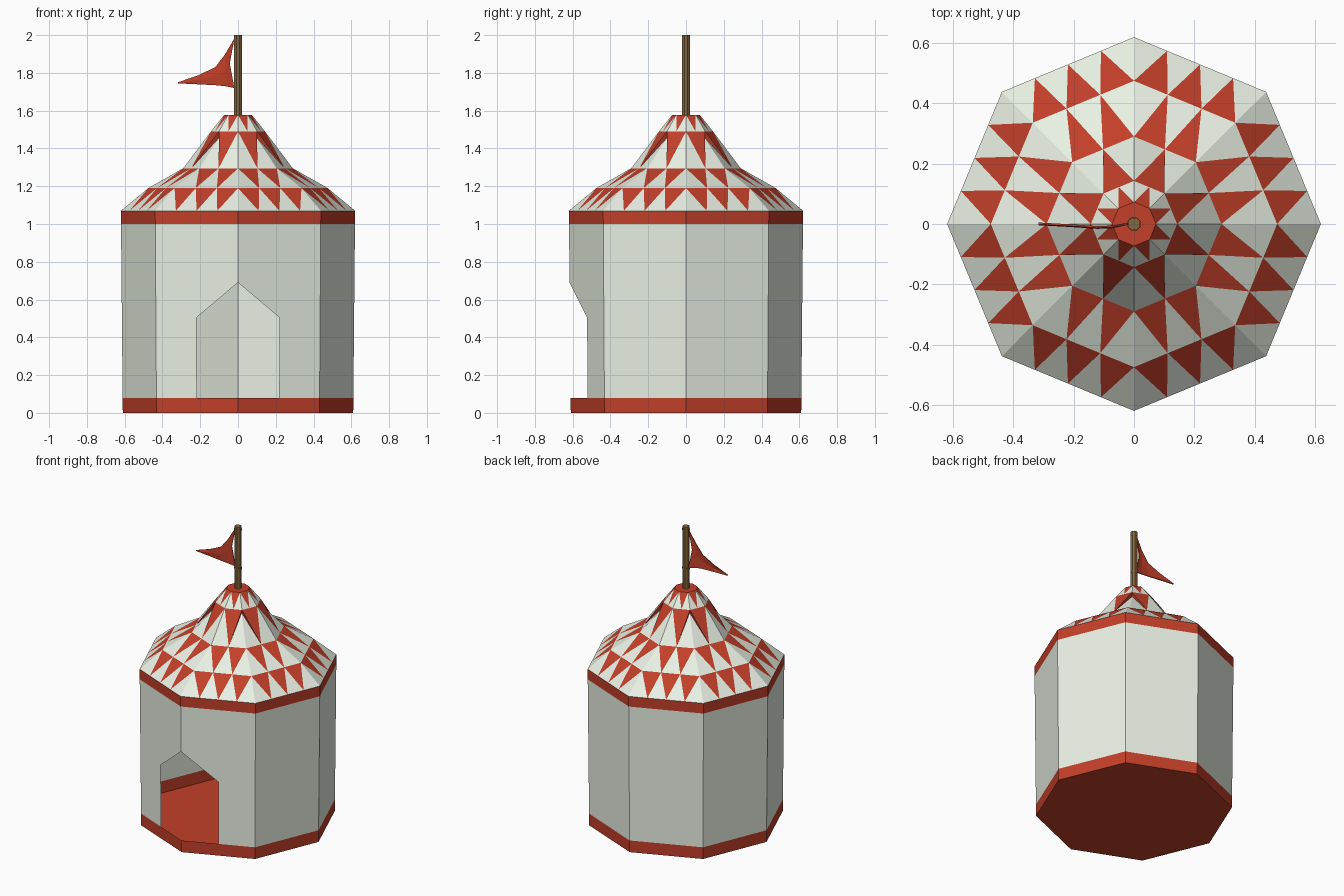
import bpy, bmesh
from math import cos, sin, pi
from mathutils import Vector

if "Cube" in bpy.data.objects:
    bpy.data.objects.remove(bpy.data.objects["Cube"])


def material(name, rgb):
    m = bpy.data.materials.new(name)
    m.diffuse_color = (*rgb, 1)
    m.use_nodes = True
    m.node_tree.nodes["Principled BSDF"].inputs["Base Color"].default_value = m.diffuse_color
    return m


RED = material("red_cloth", (0.54, 0.05, 0.022))
WHITE = material("white_cloth", (0.81, 0.87, 0.77))
WOOD = material("wood", (0.24, 0.14, 0.05))
SIDES = 8


def build(name, faces, mats):
    """faces: list of (points, material index); shared corners are welded."""
    bm = bmesh.new()
    for pts, idx in faces:
        bm.faces.new([bm.verts.new(p) for p in pts]).material_index = idx
    bmesh.ops.remove_doubles(bm, verts=bm.verts, dist=0.0005)
    mesh = bpy.data.meshes.new(name)
    bm.to_mesh(mesh)
    bm.free()
    for m in mats:
        mesh.materials.append(m)
    ob = bpy.data.objects.new(name, mesh)
    bpy.context.collection.objects.link(ob)
    return ob


def corner(k, r, z):
    a = 2 * pi * k / SIDES
    return Vector((r * cos(a), r * sin(a), z))


def on_edge(k, t, r, z):
    return corner(k, r, z).lerp(corner(k + 1, r, z), t)


def wall_r(z):
    return 0.61 + 0.01 * z / 1.07


def wall(k, t, z):
    return on_edge(k, t, wall_r(z), z)


def band(z0, z1):
    return [([wall(k, 0, z0), wall(k, 1, z0), wall(k, 1, z1), wall(k, 0, z1)], 0)
            for k in range(SIDES)]


# Red bands, the lower one closed by the floor
floor = [([wall(k, 0, 0) for k in reversed(range(SIDES))], 0)]
build("base_band_and_floor", band(0, 0.08) + floor, [RED])
build("top_band", band(1.0, 1.07), [RED])

# Canvas walls, the two front sides cut by the pointed doorway
canvas = []
lo, hi, spring, peak, d = 0.08, 1.0, 0.505, 0.69, 0.505
for k, f in enumerate(band(lo, hi)):
    if k == 5:
        f = ([wall(k, 0, lo), wall(k, 1 - d, lo), wall(k, 1 - d, spring),
              wall(k, 1, peak), wall(k, 1, hi), wall(k, 0, hi)], 0)
    elif k == 6:
        f = ([wall(k, d, lo), wall(k, 1, lo), wall(k, 1, hi),
              wall(k, 0, hi), wall(k, 0, peak), wall(k, d, spring)], 0)
    canvas.append(f)
build("canvas_wall", canvas, [WHITE])

# Roof: tiers of n white and n-1 red triangles per side
rings = [(0.62, 1.07), (0.475, 1.19), (0.29, 1.295), (0.143, 1.49), (0.073, 1.578)]
roof = []
for i, n in enumerate((4, 3, 2, 2)):
    (r0, z0), (r1, z1) = rings[i], rings[i + 1]
    for k in range(SIDES):
        low = [on_edge(k, j / n, r0, z0) for j in range(n + 1)]
        up = [on_edge(k, j / (n - 1), r1, z1) for j in range(n)]
        for j in range(n - 1):
            roof.append(([low[j + 1], up[j + 1], up[j]], 0))
        for j in range(n):
            tip = up[j]
            if i == 2 and (k + j) % 2:
                # recessed folds on the diagonals of the steep tier
                tip = corner(k + j, r1 - 0.012, z1 - 0.025)
                roof.append(([low[1], up[j], tip] if j == 0 else [low[1], tip, up[j]], 0))
            roof.append(([low[j], low[j + 1], tip], 1))
roof.append(([corner(k, *rings[-1]) for k in range(SIDES)], 0))
build("striped_roof", roof, [RED, WHITE])


# Flag pole with two ties
def cylinder(name, r, z0, z1):
    bpy.ops.mesh.primitive_cylinder_add(vertices=8, radius=r, depth=z1 - z0,
                                        location=(0, 0, (z0 + z1) / 2),
                                        rotation=(0, 0, pi / 8))
    ob = bpy.context.object
    ob.name = name
    ob.data.materials.append(WOOD)


cylinder("flag_pole", 0.022, 1.56, 2.0)
cylinder("lower_tie", 0.024, 1.705, 1.72)
cylinder("upper_tie", 0.024, 1.97, 1.985)

# Pennant: columns of (top, middle, bottom) from the pole to the tip
cols = [(-0.02, 1.98, 1.72, 0), (-0.07, 1.895, 1.73, -0.008),
        (-0.12, 1.83, 1.735, -0.01), (-0.21, 1.787, 1.74, -0.004),
        (-0.317, 1.75, 1.745, 0.002)]
grid = []
for n, (x, top, bot, y) in enumerate(cols):
    mid_x = x - 0.024 if n == 0 else x
    grid.append([(x, y, top), (mid_x, y - 0.003, (top + bot) / 2), (x, y, bot)])
flag = [([grid[i + 1][j], grid[i + 1][j + 1], grid[i][j + 1], grid[i][j]], 0)
        for i in range(len(cols) - 1) for j in range(2)]
pennant = build("pennant", flag, [RED])
thick = pennant.modifiers.new("thickness", "SOLIDIFY")
thick.thickness = 0.006
thick.offset = 0
